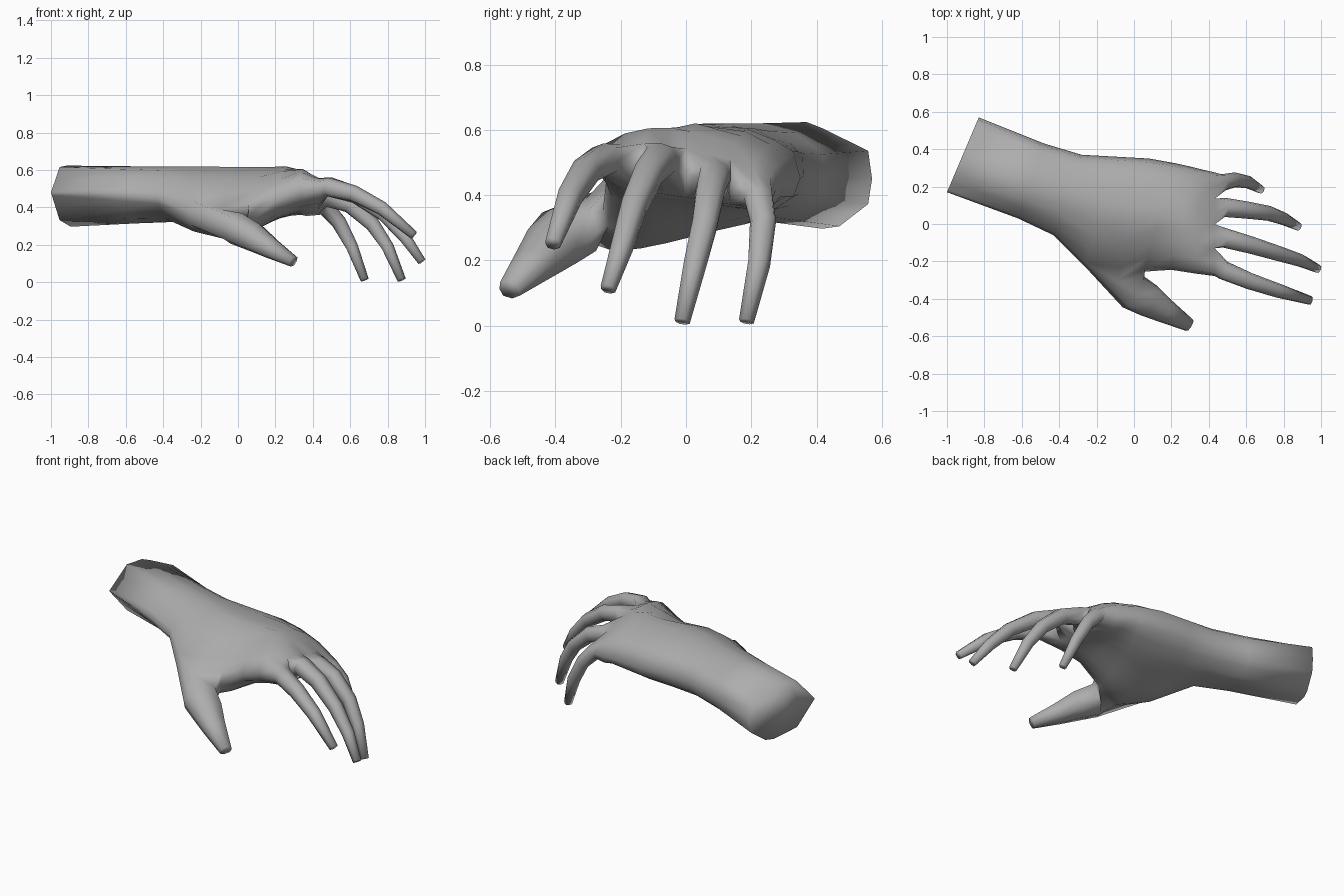
import bpy, bmesh, math
from mathutils import Vector

cube = bpy.data.objects.get("Cube")
if cube:
    bpy.data.objects.remove(cube, do_unlink=True)

skin = bpy.data.materials.new("plain_grey")
skin.use_nodes = True
GREY = (0.42, 0.42, 0.42, 1)
skin.diffuse_color = GREY
skin.node_tree.nodes["Principled BSDF"].inputs["Base Color"].default_value = GREY

bm = bmesh.new()


def bridge(a, b, skip=()):
    """Join two equal vertex loops with quads, leaving out the listed ones."""
    n = len(a)
    for i in range(n):
        if i not in skip:
            j = (i + 1) % n
            bm.faces.new((a[i], a[j], b[j], b[i]))


def height(profile, t):
    """Height of a piecewise straight profile at t."""
    for (t0, h0), (t1, h1) in zip(profile, profile[1:]):
        if t <= t1:
            return h0 + (h1 - h0) * (t - t0) / (t1 - t0)


# Stations across the hand: two spans for each finger
STATIONS = (.03, .14, .27, .39, .5, .62, .75, .88, .97)


def section(top, bottom, front, back, up, down):
    """Ring of 20: front edge, nine top points, back edge, nine bottom points."""
    front, back = Vector(front), Vector(back)
    upper = [front.lerp(back, t) + Vector((0, 0, up * height(top, t))) for t in STATIONS]
    lower = [front.lerp(back, t) - Vector((0, 0, down * height(bottom, t))) for t in STATIONS]
    return [bm.verts.new(p) for p in [front] + upper + [back] + lower[::-1]]


def digit(base, path, squash=1.0):
    """Grow a tapered digit from an eight-vertex base loop along (x, y, z, radius)."""
    shape = [(-.8, .72), (0, 1), (.8, .72), (1, 0), (.8, -.72), (0, -1), (-.8, -.72), (-1, 0)]
    pts = [Vector(p[:3]) for p in path]
    loop = base
    for i, p in enumerate(pts):
        tangent = (pts[min(i + 1, len(pts) - 1)] - pts[max(i - 1, 0)]).normalized()
        side = Vector((0, 0, 1)).cross(tangent).normalized()
        up = tangent.cross(side)
        r = path[i][3]
        ring = [bm.verts.new(p + side * r * s + up * r * squash * u) for s, u in shape]
        bridge(loop, ring)
        loop = ring
    bm.faces.new(loop)


# Forearm, wrist and palm: angular at the cut end, rounder toward the knuckles
CUT = ([(0, 0), (.27, .9), (.52, 1), (1, .5)], [(0, 0), (.27, .82), (.7, 1), (1, .4)])
WRIST = ([(0, .1), (.14, .6), (.27, .88), (.5, 1), (.8, .8), (1, .35)],
         [(0, .15), (.25, .82), (.6, 1), (.8, .9), (1, .35)])
PALM = ([(0, .25), (.14, .6), (.27, .84), (.5, 1), (.8, .77), (1, .3)],
        [(0, .4), (.14, .85), (.3, 1), (.6, .92), (.8, .9), (1, .35)])
KNUCKLE = ([(0, .4), (.14, .75), (.33, 1), (.5, .97), (.8, .78), (1, .38)],
           [(0, .5), (.14, 1), (.88, 1), (1, .5)])
rings = [
    section(*CUT, (-1, .17, .48), (-.83, .57, .45), .16, .17),
    section(*WRIST, (-.62, .03, .47), (-.48, .43, .46), .155, .15),
    section(*WRIST, (-.43, -.06, .45), (-.28, .37, .46), .165, .135),
    section(*PALM, (-.26, -.23, .37), (-.1, .36, .46), .205, .13),
    section(*PALM, (-.10, -.325, .31), (.08, .35, .45), .235, .115),
    section(*PALM, (.055, -.255, .35), (.22, .325, .44), .22, .095),
    section(*PALM, (.20, -.245, .44), (.31, .305, .43), .185, .085),
    section(*KNUCKLE, (.33, -.265, .49), (.37, .29, .42), .145, .075),
    section(*KNUCKLE, (.43, -.278, .50), (.435, .275, .415), .088, .065),
]
THUMB_START = 3
for i, (a, b) in enumerate(zip(rings, rings[1:])):
    # Leave a hole on the front edge where the thumb grows out
    bridge(a, b, skip=(0, 19) if i in (THUMB_START, THUMB_START + 1) else ())
bm.faces.new(rings[0])

# Thumb
r3, r4, r5 = rings[THUMB_START:THUMB_START + 3]
digit([r3[1], r4[1], r5[1], r5[0], r5[19], r4[19], r3[19], r3[0]],
      [(-.01, -.358, .288, .101), (.08, -.41, .243, .09),
       (.17, -.467, .185, .066), (.295, -.54, .112, .036)], squash=.88)
bm.verts.remove(r4[0])

# Webs between the fingers
end = rings[-1]
webs = [end[0]]
for k in (2, 4, 6):
    mid = (end[1 + k].co + end[19 - k].co) / 2
    webs.append(bm.verts.new(mid - Vector((.01, 0, 0))))
webs.append(end[10])

# Four fingers, front to back
FINGERS = [
    [(.48, -.248, .51, .05), (.62, -.306, .475, .044), (.77, -.356, .395, .038),
     (.94, -.408, .252, .024)],
    [(.49, -.076, .51, .052), (.63, -.114, .467, .046), (.78, -.16, .365, .04),
     (.89, -.195, .245, .034), (.982, -.239, .112, .023)],
    [(.49, .088, .452, .051), (.60, .075, .415, .046), (.72, .057, .31, .04),
     (.80, .028, .19, .034), (.875, -.012, .013, .023)],
    [(.475, .222, .392, .045), (.54, .236, .32, .04), (.61, .224, .19, .034),
     (.677, .185, .013, .022)],
]
for f, path in enumerate(FINGERS):
    k = 2 * f
    base = [end[1 + k], end[2 + k], end[3 + k], webs[f + 1],
            end[17 - k], end[18 - k], end[19 - k], webs[f]]
    digit(base, path)

bmesh.ops.recalc_face_normals(bm, faces=bm.faces)
for face in bm.faces:
    face.smooth = True
mesh = bpy.data.meshes.new("hand_and_forearm")
bm.to_mesh(mesh)
bm.free()
mesh.materials.append(skin)
hand = bpy.data.objects.new("hand_and_forearm", mesh)
bpy.context.collection.objects.link(hand)
